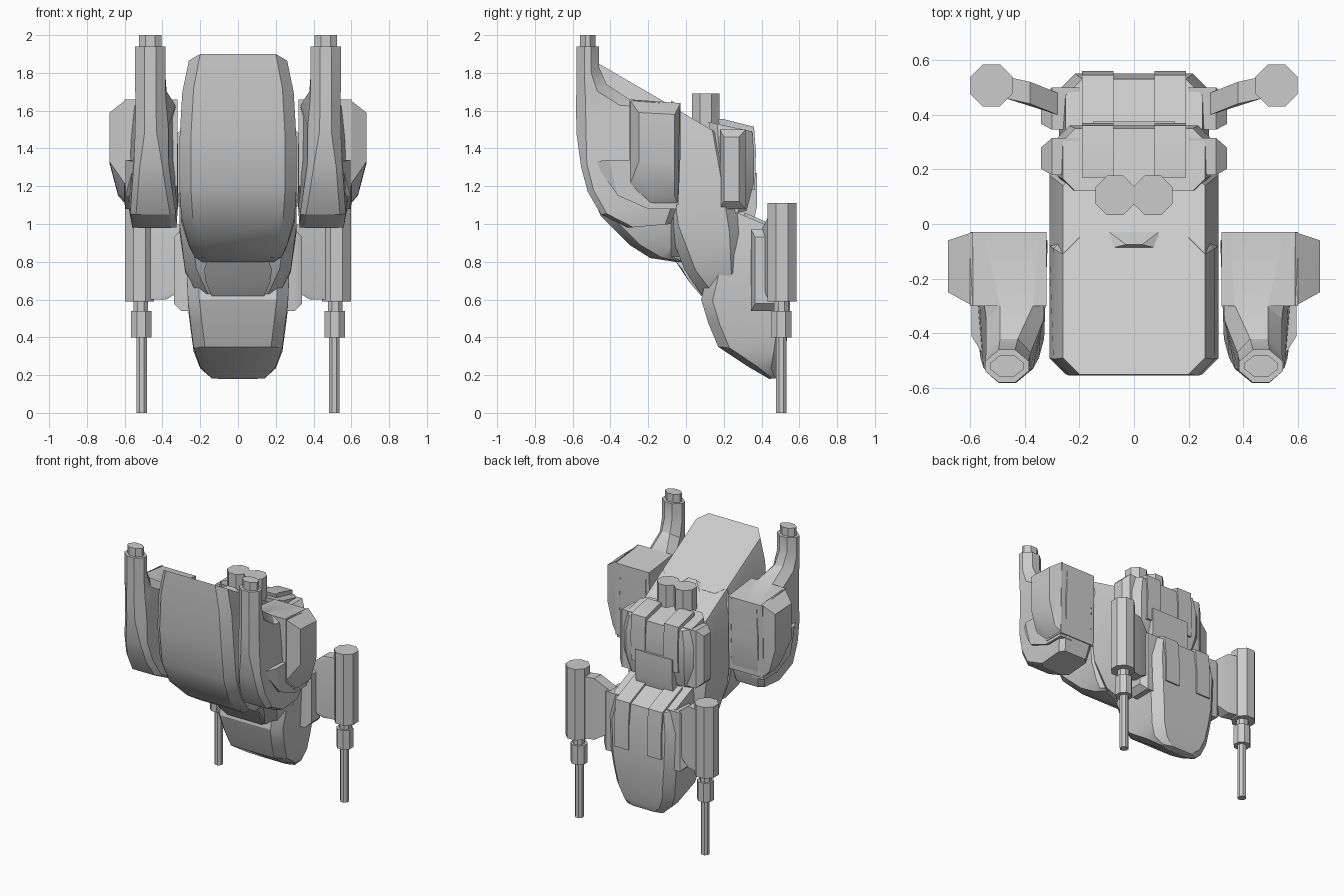
import bpy, bmesh
from math import cos, sin, pi, radians


def finish(name, bm, mirror=False):
    bmesh.ops.recalc_face_normals(bm, faces=bm.faces)
    me = bpy.data.meshes.new(name)
    bm.to_mesh(me)
    bm.free()
    ob = bpy.data.objects.new(name, me)
    bpy.context.collection.objects.link(ob)
    if mirror:
        ob.modifiers.new("mirror", 'MIRROR').use_mirror_merge = False
    bpy.ops.object.select_all(action='DESELECT')
    ob.select_set(True)
    bpy.context.view_layer.objects.active = ob
    bpy.ops.object.shade_smooth_by_angle(angle=radians(28))
    return ob


def skin(name, rings, mirror=False):
    bm = bmesh.new()
    vs = [[bm.verts.new(p) for p in r] for r in rings]
    n = len(vs[0])
    for a, b in zip(vs, vs[1:]):
        for i in range(n):
            j = (i + 1) % n
            bm.faces.new((a[i], a[j], b[j], b[i]))
    bm.faces.new(vs[0])
    bm.faces.new(vs[-1])
    return finish(name, bm, mirror)


# tilted chamfered section: front edge (y, z, x0, x1), back edge likewise
def section(front, back, c):
    (yf, zf, a0, a1), (yb, zb, b0, b1) = front, back
    t = min(c / (yb - yf), 0.35)
    pts = []
    for u, inset in ((0, c), (t, 0), (1 - t, 0), (1, c)):
        y, z = yf + (yb - yf) * u, zf + (zb - zf) * u
        x0, x1 = a0 + (b0 - a0) * u, a1 + (b1 - a1) * u
        pts.append(((x0 + inset, y, z), (x1 - inset, y, z)))
    return [p[0] for p in pts] + [p[1] for p in reversed(pts)]


# centred body segment, rows of (yf, zf, yb, zb, half width)
def segment(name, rows, c=0.06):
    skin(name, [section((a, b, -w, w), (d, e, -w, w), c) for a, b, d, e, w in rows])


def hull(name, pts, mirror=False):
    bm = bmesh.new()
    for p in pts:
        bm.verts.new(p)
    r = bmesh.ops.convex_hull(bm, input=bm.verts)
    junk = {g for g in r["geom_interior"] if isinstance(g, bmesh.types.BMVert)}
    bmesh.ops.delete(bm, geom=list(junk), context='VERTS')
    bmesh.ops.dissolve_limit(bm, angle_limit=0.02, verts=bm.verts, edges=bm.edges)
    return finish(name, bm, mirror)


def column(name, x, y, steps, n=8):
    skin(name, [[(x + r * cos(2 * pi * (i + .5) / n), y + r * sin(2 * pi * (i + .5) / n), z)
                 for i in range(n)] for z, r in steps], True)


# body segments
segment("front_shell", [
    (-.55, 1.90, -.05, 1.61, .26), (-.555, 1.72, -.03, 1.52, .295),
    (-.55, 1.45, -.02, 1.35, .31), (-.52, 1.20, -.02, 1.15, .31),
    (-.45, 1.04, -.02, 1.00, .30), (-.30, .89, -.02, .88, .26),
    (-.19, .82, -.02, .83, .23), (-.06, .80, .02, .80, .19)])
segment("middle_body", [
    (-.17, 1.68, .20, 1.46, .26), (-.15, 1.40, .24, 1.25, .31),
    (-.10, 1.00, .29, .95, .31), (-.01, .76, .30, .74, .28),
    (.08, .63, .28, .65, .22)])
segment("upper_back", [
    (.12, 1.54, .35, 1.49, .26), (.13, 1.42, .36, 1.38, .28),
    (.15, 1.22, .36, 1.22, .28), (.19, 1.04, .32, 1.07, .26)], .045)
segment("tail_body", [
    (.20, 1.09, .53, .95, .25), (.14, .85, .55, .80, .275),
    (.08, .60, .55, .55, .265), (.12, .47, .54, .43, .25),
    (.17, .35, .525, .32, .235), (.32, .25, .51, .23, .20),
    (.44, .18, .49, .185, .14)])

# chin under the front shell
hull("chin", [(s * x, y, z) for s in (-1, 1) for x, y, z in (
    (.16, -.06, .81), (.18, -.02, .76), (.17, .02, .69), (.14, .08, .62),
    (.16, .2, .81), (.14, .2, .62))])

# raised strips and rear hatch
for name, prof in (
        ("upper_strip", [(.17, 1.555), (.20, 1.555), (.36, 1.515), (.37, 1.38), (.365, 1.18), (.25, 1.18)]),
        ("tail_strip", [(.31, 1.06), (.45, 1.00), (.545, .96), (.56, .80), (.56, .62), (.35, .62)])):
    hull(name, [(x, y, z) for x in (.075, .19) for y, z in prof], True)
hull("rear_hatch", [(x, y, z) for x in (-.15, .15)
                    for y, z in ((.25, 1.27), (.375, 1.27), (.375, 1.09), (.36, 1.02), (.25, 1.02))])

# twin top stacks and small vent
column("top_stack", .069, .105, [(1.42, .078), (1.69, .078)])
hull("top_vent", [(-.09, -.09, 1.62), (.09, -.09, 1.62), (-.03, -.075, 1.655),
                  (.03, -.075, 1.655), (-.09, -.03, 1.6), (.09, -.03, 1.6)])

# side blocks
for name, y0, y1, z0, z1 in (("upper_side_block", .18, .315, 1.08, 1.50),
                             ("tail_side_block", .345, .50, .54, .97)):
    hull(name, [(x, y, z) for x, d, e in ((.2, 0, 0), (.30, 0, 0), (.34, .035, .04))
                for y, z in ((y0 + d * .6, z0 + e), (y1 - d, z0 + e), (y0 + d * .6, z1 - e), (y1 - d, z1 - e))], True)

# front arm pods sweeping up into barrels
arm = [
    ((-.58, 1.94, .385, .545), (-.46, 1.94, .385, .545)),
    ((-.58, 1.75, .385, .545), (-.46, 1.83, .385, .545)),
    ((-.582, 1.62, .385, .545), (-.42, 1.74, .375, .54)),
    ((-.58, 1.48, .38, .545), (-.30, 1.66, .32, .54)),
    ((-.555, 1.30, .37, .55), (-.03, 1.63, .32, .58)),
    ((-.52, 1.17, .35, .56), (-.03, 1.35, .315, .59)),
    ((-.45, 1.05, .33, .57), (-.04, 1.12, .315, .585)),
    ((-.31, .98, .325, .56), (-.08, 1.00, .325, .56))]
skin("arm_pod", [section(f, b, .05 if i < 4 else .03) for i, (f, b) in enumerate(arm)], True)
skin("barrel_tip", [section((-.56, z, .405, .525), (-.48, z, .405, .525), .035) for z in (1.9, 2.0)], True)
hull("pod_block", [(x, y, z) for x in (.32, .60) for y, z in (
    (-.30, 1.66), (-.03, 1.63), (-.30, 1.2), (-.19, 1.1), (-.04, 1.1))], True)
hull("pod_bulge", [(.59, -.30, 1.66), (.59, -.03, 1.64), (.59, -.30, 1.2), (.59, -.19, 1.1),
                   (.59, -.04, 1.1), (.68, -.25, 1.59), (.68, -.06, 1.58), (.68, -.25, 1.33),
                   (.68, -.06, 1.32), (.635, -.18, 1.16), (.635, -.06, 1.15)], True)
hull("pod_shelf", [(x, y, z) for x in (.5, .595) for y, z in (
    (-.41, 1.34), (-.05, 1.34), (-.36, 1.15), (-.2, 1.08), (-.05, 1.08))]
    + [(.5, -.48, 1.33), (.545, -.49, 1.33)], True)

# rear legs: link, main cylinder, collar and thin rod
hull("leg_link", [(x, y, z) for x, y0, y1, z0, z1 in (
    (.28, .40, .48, .66, .97), (.355, .43, .49, .62, .97), (.38, .44, .52, .60, 1.05), (.47, .46, .54, .60, 1.05))
    for y in (y0, y1) for z in (z0, z1)], True)
column("leg_cylinder", .522, .507, [(.59, .083), (1.11, .083)])
column("leg_neck", .515, .505, [(.53, .042), (.60, .042)])
column("leg_collar", .512, .505, [(.40, .058), (.54, .058)])
column("leg_rod", .51, .505, [(0, .03), (.41, .03)])
